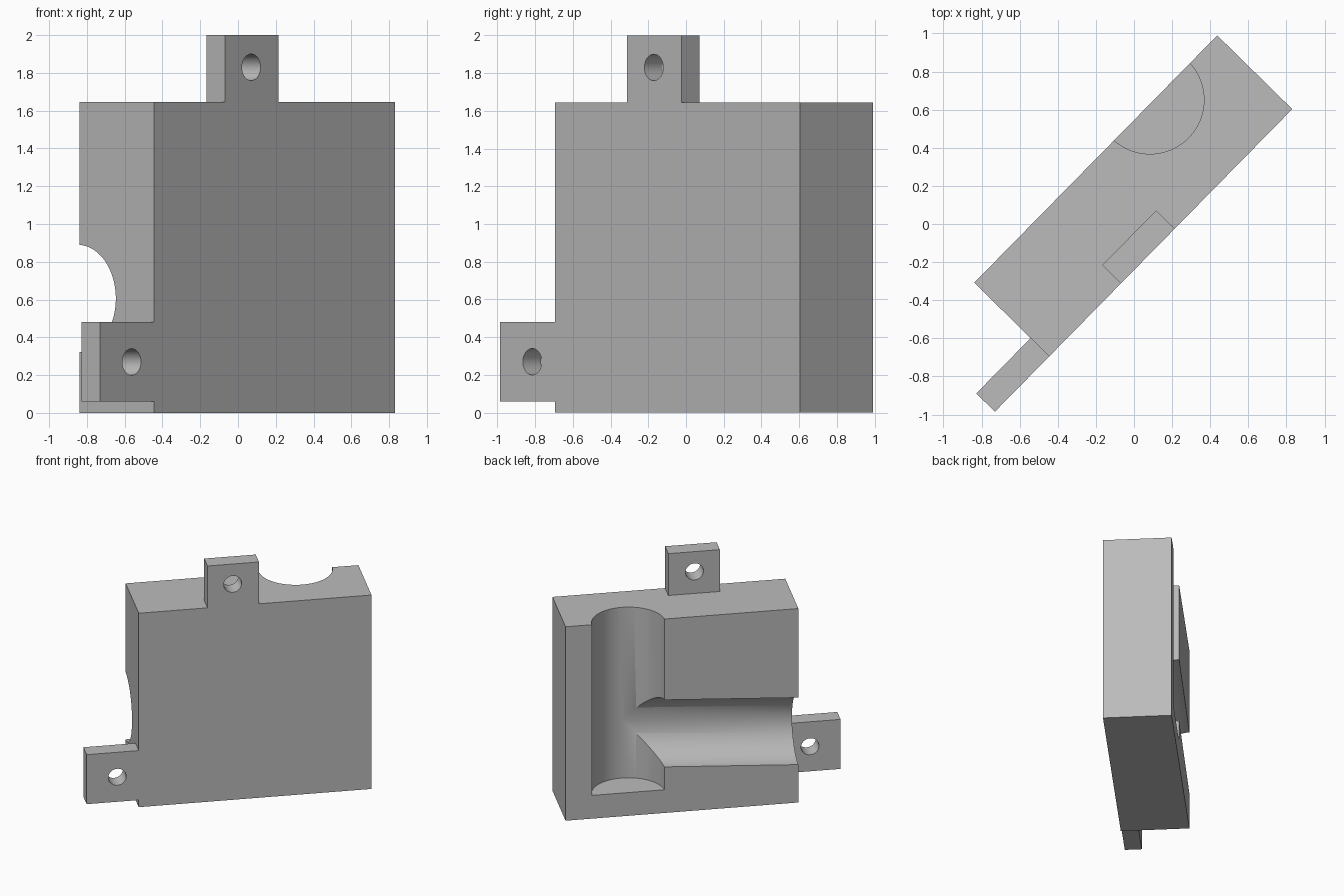
import bpy
from math import radians
from mathutils import Matrix, Vector

cube = bpy.data.objects.get("Cube")
if cube:
    bpy.data.objects.remove(cube, do_unlink=True)

grey = bpy.data.materials.new("plain grey")
grey.use_nodes = True
GREY = (0.5, 0.5, 0.5, 1)
grey.diffuse_color = GREY
grey.node_tree.nodes["Principled BSDF"].inputs["Base Color"].default_value = GREY

# Local frame: x along the slab, y through it, origin at the front bottom corner
PLACE = Matrix.Translation((-0.445, -0.695, 0)) @ Matrix.Rotation(radians(45.5), 4, 'Z')
LENGTH, DEPTH, HEIGHT = 1.82, 0.552, 1.645
TAB_DEPTH, HOLE_R, CHANNEL_R = 0.137, 0.07, 0.284


def box(name, low, high):
    low, high = Vector(low), Vector(high)
    bpy.ops.mesh.primitive_cube_add(size=1)
    ob = bpy.context.object
    ob.name = name
    size = Matrix.Diagonal((*(high - low), 1))
    ob.data.transform(Matrix.Translation((low + high) / 2) @ size)
    ob.data.materials.append(grey)
    return ob


def rod(start, end, radius, sides):
    start, end = Vector(start), Vector(end)
    axis = end - start
    bpy.ops.mesh.primitive_cylinder_add(vertices=sides, radius=radius, depth=axis.length)
    ob = bpy.context.object
    turn = axis.to_track_quat('Z', 'Y').to_matrix().to_4x4()
    ob.data.transform(Matrix.Translation((start + end) / 2) @ turn)
    ob.data.materials.append(grey)
    ob.hide_render = True
    return ob


def finish(ob, cutters):
    bpy.ops.object.select_all(action='DESELECT')
    ob.select_set(True)
    bpy.context.view_layer.objects.active = ob
    for cutter in cutters:
        mod = ob.modifiers.new("cut", 'BOOLEAN')
        mod.operation = 'DIFFERENCE'
        mod.solver = 'EXACT'
        mod.object = cutter
        bpy.ops.object.modifier_apply(modifier=mod.name)
        bpy.data.objects.remove(cutter, do_unlink=True)
    ob.data.transform(PLACE)
    bpy.ops.object.shade_smooth_by_angle(angle=radians(30))


# Slab with an upright channel and a slightly sloping side channel in its back
axis_x, axis_y = 1.331, DEPTH + 0.015
slab = box("mould_block", (0, 0, 0), (LENGTH, DEPTH, HEIGHT))
upright = rod((axis_x, axis_y, 0.197), (axis_x, axis_y, 1.8), CHANNEL_R, 96)
branch = rod((-0.2, axis_y, 0.592), (axis_x, axis_y, 0.694), CHANNEL_R, 96)
finish(slab, [upright, branch])

# Mounting tabs, flush with the front face, each with a through hole
tabs = {
    "top_tab": ((0.537, 0, HEIGHT), (0.94, TAB_DEPTH, 2), (0.735, 1.83)),
    "side_tab": ((-0.407, 0, 0.06), (0, TAB_DEPTH, 0.48), (-0.168, 0.27)),
}
for name, (low, high, (x, z)) in tabs.items():
    tab = box(name, low, high)
    finish(tab, [rod((x, -0.1, z), (x, 0.3, z), HOLE_R, 48)])
